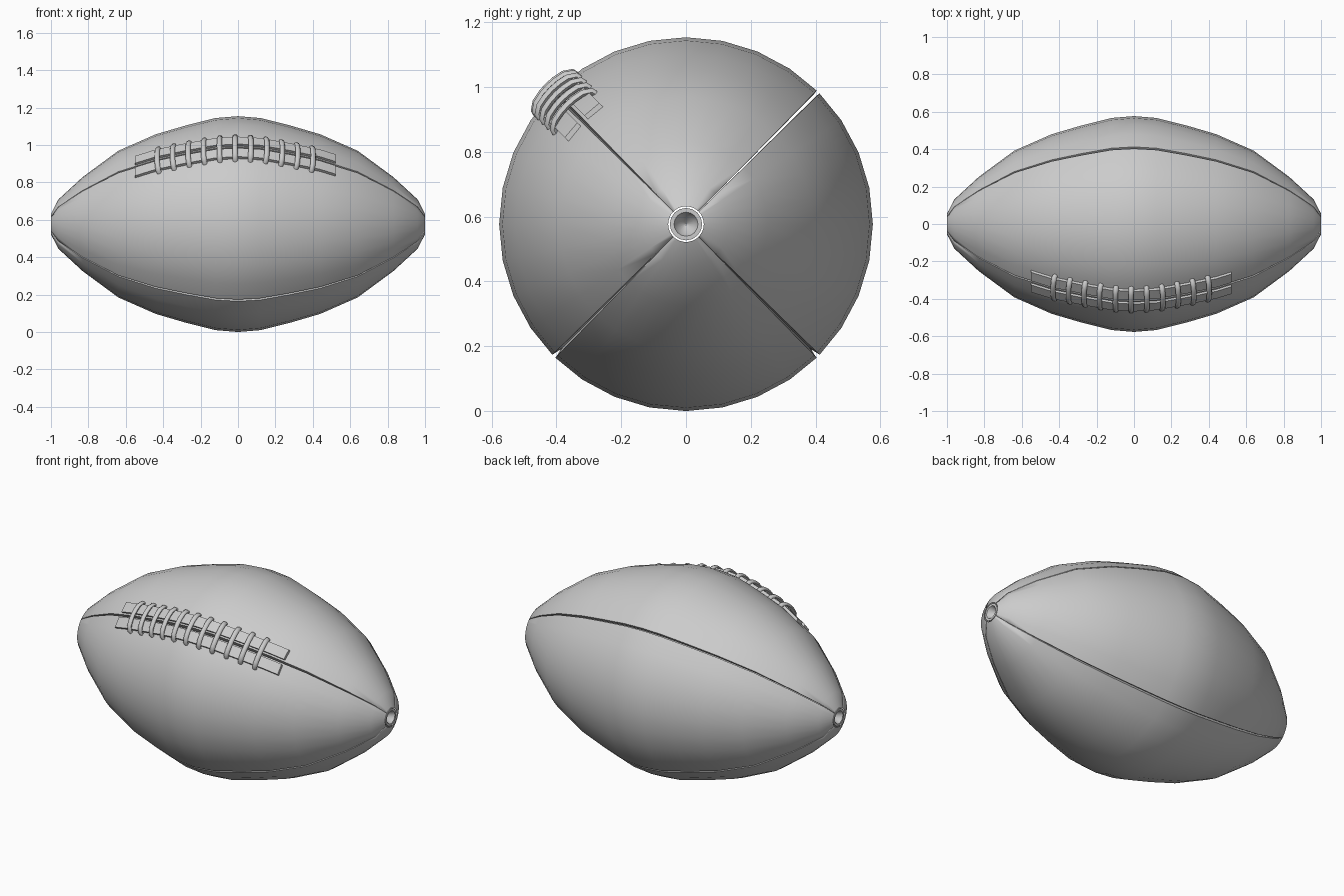
import bpy, bmesh, math
from mathutils import Vector

if "Cube" in bpy.data.objects:
    bpy.data.objects.remove(bpy.data.objects["Cube"])

CZ = 0.577
HALF = [(0.12, .567), (0.28, .527), (0.44, .48), (0.64, .392),
        (0.83, .252), (0.96, .132), (1.0, .055)]
PROFILE = [(-x, r) for x, r in reversed(HALF)] + [(0, .577)] + HALF
ER = Vector((0, -math.sqrt(.5), math.sqrt(.5)))   # outward at the laced seam
ET = Vector((0, math.sqrt(.5), math.sqrt(.5)))    # across the laced seam


def radius(x):
    for (x0, r0), (x1, r1) in zip(PROFILE, PROFILE[1:]):
        if x0 <= x <= x1:
            return r0 + (r1 - r0) * (x - x0) / (x1 - x0)
    return 0


def make(name, rows, close_rows=False, caps=False, fix=True, angle=50):
    """Skin a grid of points (rows of equal length) into a mesh object."""
    bm = bmesh.new()
    grid = [[bm.verts.new(p) for p in row] for row in rows]
    n = len(rows[0])
    for a, b in zip(grid, grid[1:]):
        for j in range(n if close_rows else n - 1):
            k = (j + 1) % n
            bm.faces.new((a[j], a[k], b[k], b[j]))
    if caps:
        bm.faces.new(grid[0])
        bm.faces.new(grid[-1])
    if fix:
        bmesh.ops.recalc_face_normals(bm, faces=bm.faces)
    else:
        bm.normal_update()
        c = Vector((0, 0, CZ))
        if sum(f.normal.dot(f.calc_center_median() - c) * f.calc_area() for f in bm.faces) < 0:
            bmesh.ops.reverse_faces(bm, faces=bm.faces)
    me = bpy.data.meshes.new(name)
    bm.to_mesh(me)
    bm.free()
    ob = bpy.data.objects.new(name, me)
    bpy.context.collection.objects.link(ob)
    bpy.ops.object.select_all(action='DESELECT')
    ob.select_set(True)
    bpy.context.view_layer.objects.active = ob
    bpy.ops.object.shade_smooth_by_angle(angle=math.radians(angle))
    return ob


# Four leather panels, edges folded into the seams (the upper back seam stays open)
Q = math.pi / 4


def panel(name, centre, open_low=False, open_high=False):
    low = [(.008 if open_low else 0, .05), (.008, .02), (.011, 0)]
    high = [(.008 if open_high else 0, .05), (.008, .02), (.011, 0)]
    cols = [(-Q + a, d) for a, d in low]
    cols += [(-Q + 2 * Q * i / 8, 0) for i in range(1, 8)]
    cols += [(Q - a, d) for a, d in reversed(high)]
    rows = []
    for x, r in PROFILE:
        rows.append([(x, r * (1 - d) * math.cos(centre + a),
                      CZ + r * (1 - d) * math.sin(centre + a)) for a, d in cols])
    make(name, rows, fix=False, angle=80)


panel("back_panel", 0, open_high=True)
panel("top_panel", math.pi / 2, open_low=True)
panel("front_panel", math.pi)
panel("bottom_panel", -math.pi / 2)

# Dimpled tips
for side, name in ((1, "right_tip"), (-1, "left_tip")):
    rings = [(.985, .05), (1.0, .05), (1.0, .037), (.975, .026), (.955, .002)]
    rows = [[(side * x, r * math.cos(2 * math.pi * i / 16),
              CZ + r * math.sin(2 * math.pi * i / 16)) for i in range(16)] for x, r in rings]
    make(name, rows, close_rows=True, fix=False, angle=40)


def at(x, t, h):
    """Point in the lace frame: along, across, distance from the ball axis."""
    return Vector((x, 0, CZ)) + ET * t + ER * h


# Two long strips beside the laced seam
XS = [-.55, -.44, -.36, -.28, -.2, -.12, 0, .12, .2, .28, .36, .44, .52]
for s, name in ((1, "upper_lace_strip"), (-1, "lower_lace_strip")):
    rows = [[at(x, s * t, radius(x) + h) for t, h in
             ((.015, -.015), (.015, .014), (.075, .009), (.075, -.02))] for x in XS]
    make(name, rows, close_rows=True, caps=True, angle=35)

# Eleven arched cross laces
for i in range(11):
    x = -.425 + .082 * i
    slope = (radius(x + .03) - radius(x - .03)) / .06
    tang = (Vector((1, 0, 0)) + ER * slope).normalized()
    up = (ER - Vector((1, 0, 0)) * slope).normalized()
    base = at(x, 0, radius(x))
    path = [(-.088, -.022), (-.083, .004), (-.06, .019), (-.03, .025), (0, .027),
            (.03, .025), (.06, .019), (.083, .004), (.088, -.022)]
    rows = []
    for k, (t, h) in enumerate(path):
        a, b = path[max(k - 1, 0)], path[min(k + 1, len(path) - 1)]
        d = Vector((b[0] - a[0], b[1] - a[1])).normalized()
        out = up * d.x - ET * d.y
        rows.append([base + ET * t + up * h
                     + tang * (.014 * math.cos(2 * math.pi * j / 8))
                     + out * (.011 * math.sin(2 * math.pi * j / 8)) for j in range(8)])
    make(f"cross_lace_{i + 1}", rows, close_rows=True, caps=True)
